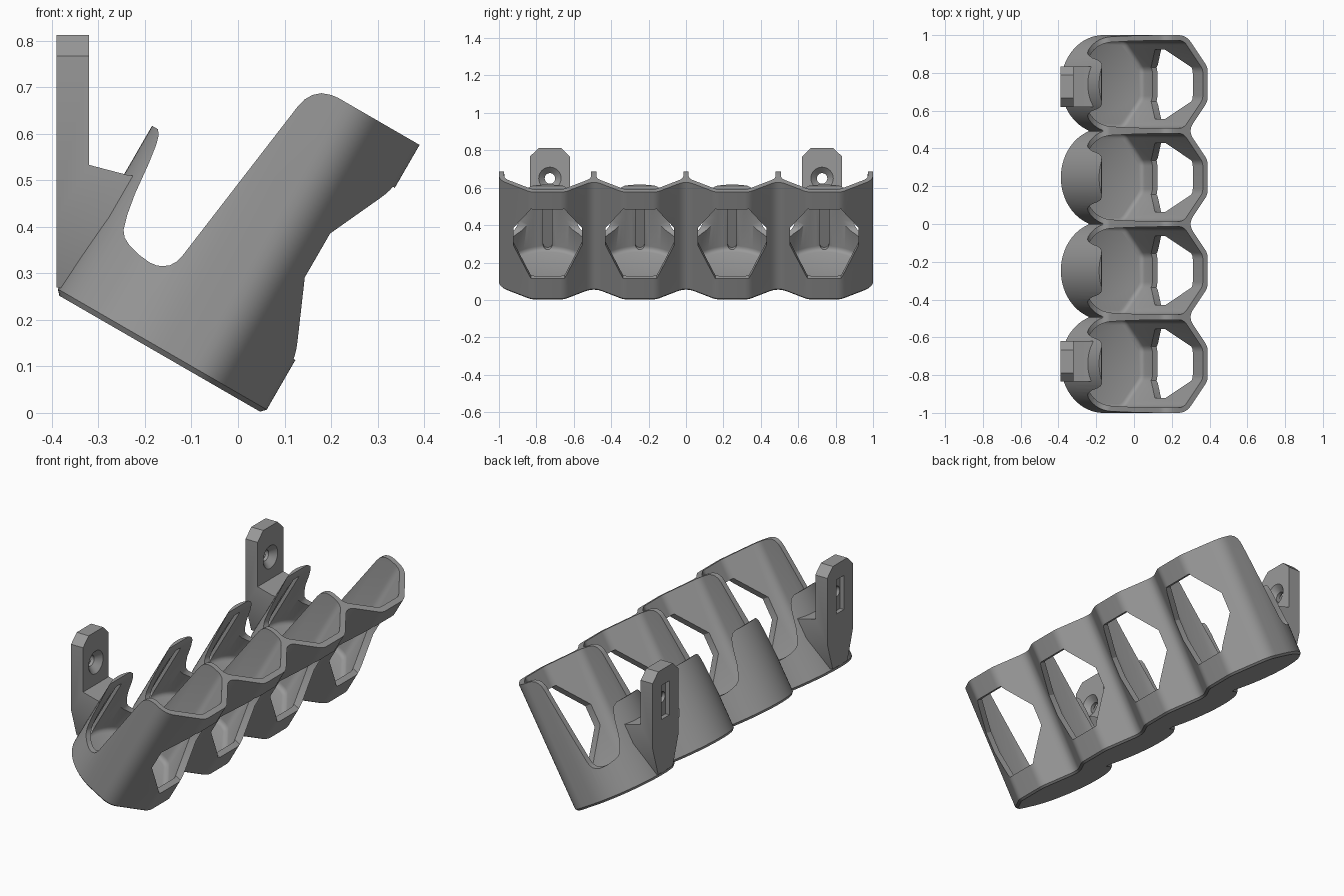
import bpy, bmesh, math
from mathutils import Vector

if "Cube" in bpy.data.objects:
    bpy.data.objects.remove(bpy.data.objects["Cube"])

C, S = math.cos(math.radians(30)), math.sin(math.radians(30))
CUPS = [-0.7395, -0.2465, 0.2465, 0.7395]
AX = -0.208            # centre of the round back of each cup

grey = bpy.data.materials.new("plain grey")
grey.diffuse_color = (0.32, 0.32, 0.32, 1)
grey.use_nodes = True
grey.node_tree.nodes["Principled BSDF"].inputs["Base Color"].default_value = grey.diffuse_color


def tilt(u, y, w):
    """Cup frame (u across, w along the cup axis) to world, leaning 30 degrees."""
    return Vector((u * C + w * S, y, -u * S + w * C))


def loft(name, rings):
    """Closed solid through rings of equal length."""
    bm = bmesh.new()
    vs = [[bm.verts.new(p) for p in r] for r in rings]
    n = len(rings[0])
    for a, b in zip(vs, vs[1:]):
        for i in range(n):
            j = (i + 1) % n
            bm.faces.new((a[i], a[j], b[j], b[i]))
    bm.faces.new(vs[0][::-1])
    bm.faces.new(vs[-1])
    bmesh.ops.recalc_face_normals(bm, faces=bm.faces)
    me = bpy.data.meshes.new(name)
    bm.to_mesh(me)
    bm.free()
    me.materials.append(grey)
    ob = bpy.data.objects.new(name, me)
    bpy.context.collection.objects.link(ob)
    return ob


def fillet(pts, n=6):
    """Round the corners of (a, b, distance) points."""
    out = []
    for i, (a, b, d) in enumerate(pts):
        p = Vector((a, b))
        if d == 0:
            out.append(p)
            continue
        q = Vector(pts[i - 1][:2])
        r = Vector(pts[(i + 1) % len(pts)][:2])
        s, e = p + (q - p).normalized() * d, p + (r - p).normalized() * d
        for k in range(n + 1):
            t = k / n
            out.append(s * (1 - t) ** 2 + p * 2 * t * (1 - t) + e * t * t)
    return out


def inset(poly, d):
    """Shrink a counter-clockwise outline."""
    out = []
    for i, p in enumerate(poly):
        t = (poly[(i + 1) % len(poly)] - poly[i - 1]).normalized()
        out.append(p + Vector((-t.y, t.x)) * d)
    return out


def arc(r, cy, a0, a1, n=32):
    angs = [math.radians(a0 + (a1 - a0) * k / n) for k in range(n + 1)]
    return [(AX + r * math.cos(a), cy + r * math.sin(a), 0) for a in angs]


def boolean(ob, cutter, op='DIFFERENCE', keep=False):
    m = ob.modifiers.new("cut", 'BOOLEAN')
    m.operation, m.solver, m.object = op, 'EXACT', cutter
    bpy.context.view_layer.objects.active = ob
    bpy.ops.object.modifier_apply(modifier=m.name)
    if not keep:
        bpy.data.objects.remove(cutter)


def smooth(ob):
    bpy.ops.object.select_all(action='DESELECT')
    ob.select_set(True)
    bpy.context.view_layer.objects.active = ob
    bpy.ops.object.shade_smooth_by_angle(angle=math.radians(30))


# Row of four joined cups: angular front, round back
pts = [(-0.081, -1.0, 0.05)]
for i, c in enumerate(CUPS):
    pts += [(0.05, c - 0.09, 0.025), (0.05, c + 0.09, 0.025)]
    if i < 3:
        pts.append((-0.07, c + 0.2465, 0.05))
pts.append((-0.081, 1.0, 0.05))
for i, c in reversed(list(enumerate(CUPS))):
    pts += arc(0.2605, c, 90 if i == 3 else 110.7, 270 if i == 0 else 249.3)
outline = fillet(pts)
low = inset(outline, 0.01)
cups = loft("cup_row", [[tilt(p.x, p.y, 0.026) for p in low],
                        [tilt(p.x, p.y, 0.037) for p in outline],
                        [tilt(p.x, p.y, 0.694) for p in outline]])

# Cavities with a softened floor edge
for c in CUPS:
    hole = fillet([(-0.097, c - 0.2325, 0.03), (0.02, c - 0.08, 0.02),
                   (0.02, c + 0.08, 0.02), (-0.097, c + 0.2325, 0.03)]
                  + arc(0.2325, c, 90, 270))
    rings = [(0.022, 0.055), (0.010, 0.060), (0.003, 0.068), (0, 0.08), (0, 0.8)]
    boolean(cups, loft("cavity", [[tilt(p.x, p.y, w) for p in inset(hole, d)]
                                  for d, w in rings]))

# Side scoop that leaves a tongue at the back and a tall front
scoop = [(-0.6, 0.442), (-0.454, 0.442), (-0.446, 0.432), (-0.440, 0.41),
         (-0.434, 0.3675), (-0.427, 0.296), (-0.419, 0.25), (-0.410, 0.218),
         (-0.399, 0.204), (-0.383, 0.196), (-0.355, 0.188), (-0.326, 0.185),
         (-0.31, 0.187), (-0.298, 0.192), (-0.285, 0.202), (-0.277, 0.2155),
         (-0.272, 0.235), (-0.218, 0.635), (-0.213, 0.655), (-0.203, 0.672),
         (-0.188, 0.685), (-0.168, 0.692), (-0.145, 0.695), (-0.145, 0.85), (-0.6, 0.85)]
boolean(cups, loft("scoop", [[tilt(u, y, w) for u, w in scoop] for y in (-1.2, 1.2)]))

# Front windows
half = [(0.09, 0.16), (0.183, 0.324), (0.183, 0.433), (0.09, 0.5875)]
window = half + [(-y, w) for y, w in reversed(half)]
for c in CUPS:
    boolean(cups, loft("window", [[tilt(u, c + y, w) for y, w in window]
                                  for u in (-0.1, 0.15)]))


def groove(c):
    """Round-ended slot down the inside of a cup's back."""
    sec = [(0.024, 0.405), (-0.024, 0.405)]
    sec += [(0.024 * math.cos(math.radians(a)), 0.085 + 0.024 * math.sin(math.radians(a)))
            for a in range(180, 361, 20)]
    return loft("groove", [[tilt(u, c + y, w) for y, w in sec] for u in (-0.455, -0.405)])


for c in CUPS:
    boolean(cups, groove(c))
smooth(cups)

# Wall brackets: chamfered plate with a foot resting on the cup
side = [(-0.39, 0.27), (-0.358, 0.264), (-0.216, 0.508), (-0.24, 0.512),
        (-0.32, 0.533), (-0.32, 0.812), (-0.39, 0.812)]
plate = [(0.055, 0.25), (0.107, 0.42), (0.107, 0.767), (0.06, 0.812)]
plate += [(-y, z) for y, z in reversed(plate)]
for name, cy, c in (("front_bracket", -0.7275, CUPS[0]), ("back_bracket", 0.7275, CUPS[3])):
    br = loft(name, [[(x, cy + y, z) for x, z in side] for y in (-0.15, 0.15)])
    boolean(br, loft("plate_outline", [[(x, cy + y, z) for y, z in plate]
                                       for x in (-0.45, -0.1)]), 'INTERSECT')
    # countersunk screw hole
    boolean(br, loft("screw_hole", [
        [(x, cy + r * math.cos(k * math.tau / 32), 0.65 + r * math.sin(k * math.tau / 32))
         for k in range(32)]
        for x, r in ((-0.42, 0.028), (-0.35, 0.028), (-0.32, 0.06), (-0.28, 0.06))]))
    # pocket in the rear face
    box = [(-0.032, 0.55), (0.032, 0.55), (0.032, 0.73), (-0.032, 0.73)]
    boolean(br, loft("pocket", [[(x, cy + y, z) for y, z in box] for x in (-0.42, -0.368)]))
    boolean(br, groove(c))
    smooth(br)
